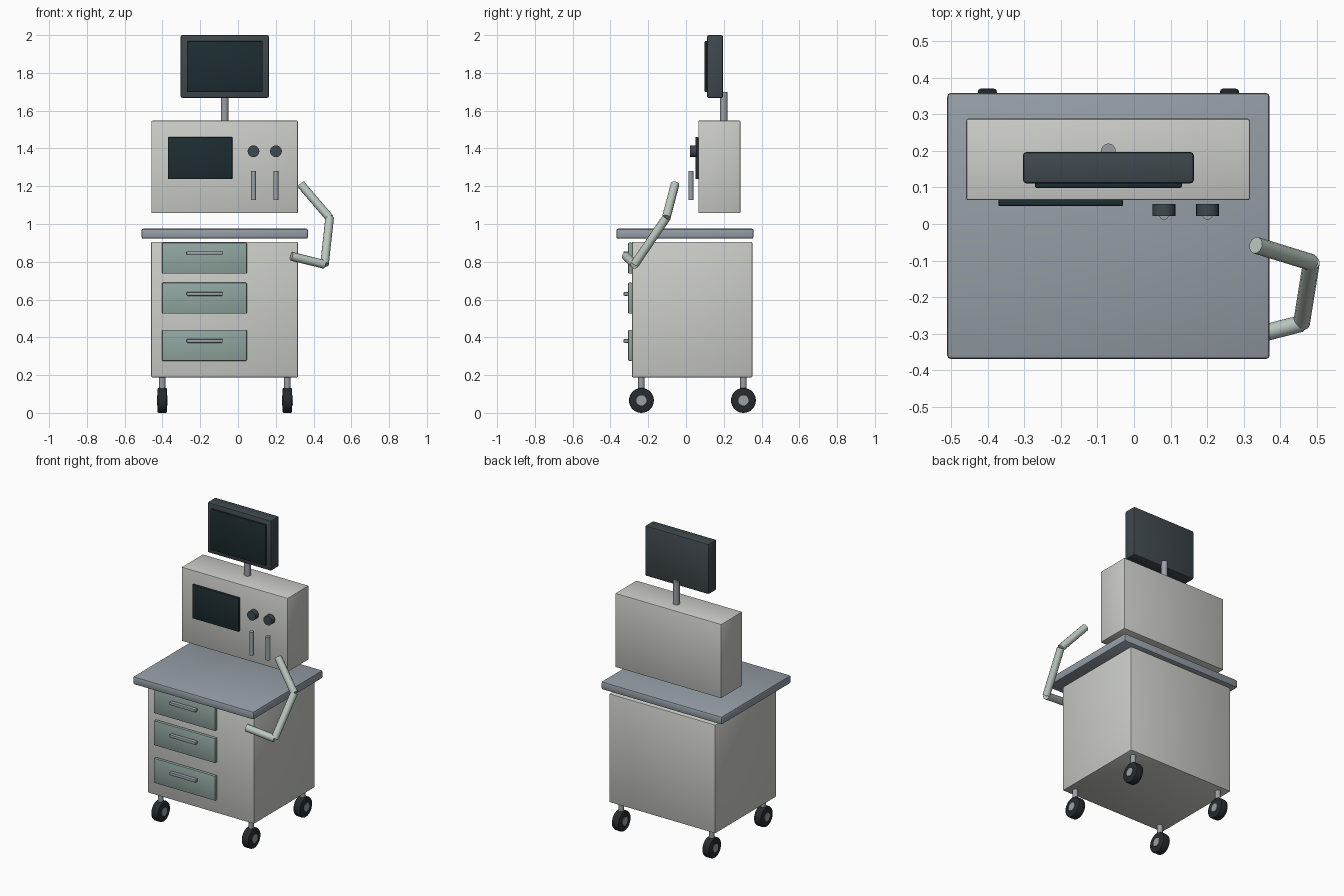
import bpy
import bmesh
import math
from mathutils import Vector, Matrix

if "Cube" in bpy.data.objects:
    bpy.data.objects.remove(bpy.data.objects["Cube"])


def material(name, r, g, b):
    m = bpy.data.materials.new(name)
    m.diffuse_color = (r, g, b, 1)
    m.use_nodes = True
    m.node_tree.nodes["Principled BSDF"].inputs["Base Color"].default_value = m.diffuse_color
    return m


CREAM = material("cream_panel", 0.60, 0.61, 0.58)
SLATE = material("slate_top", 0.30, 0.34, 0.38)
GREEN = material("green_drawer", 0.28, 0.38, 0.35)
DARK = material("dark_plastic", 0.05, 0.065, 0.075)
GLASS = material("dark_glass", 0.012, 0.025, 0.03)
RUBBER = material("rubber", 0.02, 0.023, 0.026)
METAL = material("metal", 0.32, 0.35, 0.38)
HOSE = material("pale_tube", 0.50, 0.58, 0.53)


def finish(bm, name, mat, angle=40):
    mesh = bpy.data.meshes.new(name)
    bm.to_mesh(mesh)
    bm.free()
    for p in mesh.polygons:
        p.use_smooth = True
    mesh.set_sharp_from_angle(angle=math.radians(angle))
    mesh.materials.append(mat)
    obj = bpy.data.objects.new(name, mesh)
    bpy.context.collection.objects.link(obj)
    return obj


def box(name, x, y, z, mat, bevel=0.006):
    """Bevelled box from (min, max) ranges."""
    size = [b - a for a, b in (x, y, z)]
    mid = [(a + b) / 2 for a, b in (x, y, z)]
    bm = bmesh.new()
    bmesh.ops.create_cube(bm, size=1, matrix=Matrix.Translation(mid) @ Matrix.Diagonal((*size, 1)))
    bmesh.ops.bevel(bm, geom=bm.edges[:], offset=bevel, segments=2, profile=0.5, affect='EDGES')
    return finish(bm, name, mat)


def rod(name, a, b, r, mat, sides=20, bevel=0):
    """Cylinder between two points, optionally with bevelled rims."""
    a, b = Vector(a), Vector(b)
    d = b - a
    rot = d.to_track_quat('Z', 'Y').to_matrix().to_4x4()
    bm = bmesh.new()
    bmesh.ops.create_cone(bm, cap_ends=True, segments=sides, radius1=r, radius2=r, depth=d.length)
    if bevel:
        rims = [e for e in bm.edges if any(len(f.verts) > 4 for f in e.link_faces)]
        bmesh.ops.bevel(bm, geom=rims, offset=bevel, segments=2, profile=0.5, affect='EDGES')
    bm.transform(Matrix.Translation((a + b) / 2) @ rot)
    return finish(bm, name, mat)


# Cabinet and work surface
box("cabinet", (-0.46, 0.317), (-0.286, 0.351), (0.188, 0.906), CREAM)
box("work_surface", (-0.511, 0.371), (-0.369, 0.358), (0.922, 0.975), SLATE, 0.01)

# Drawers with bar handles
for i, (z, hz) in enumerate([(0.819, 0.845), (0.607, 0.630), (0.358, 0.381)], 1):
    box(f"drawer_{i}", (-0.402, 0.047), (-0.306, -0.284), (z - 0.082, z + 0.082), GREEN, 0.005)
    box(f"drawer_handle_{i}", (-0.272, -0.081), (-0.331, -0.304), (hz - 0.01, hz + 0.01), METAL, 0.005)

# Casters
for fb, y in (("front", -0.236), ("rear", 0.304)):
    for lr, x in (("left", -0.401), ("right", 0.261)):
        tag = f"{fb}_{lr}"
        rod(f"caster_stem_{tag}", (x, y, 0.10), (x, y, 0.195), 0.017, METAL)
        rod(f"caster_wheel_{tag}", (x - 0.026, y, 0.066), (x + 0.026, y, 0.066), 0.066, RUBBER, 28, 0.008)
        rod(f"caster_hub_{tag}", (x - 0.029, y, 0.066), (x + 0.029, y, 0.066), 0.027, METAL)

# Upper console with its display
box("console", (-0.459, 0.317), (0.065, 0.288), (1.057, 1.547), CREAM)
box("console_screen", (-0.371, -0.03), (0.049, 0.067), (1.237, 1.46), GLASS, 0.004)

# Control knobs and flow tubes
for side, x in (("left", 0.082), ("right", 0.201)):
    rod(f"knob_{side}", (x, 0.022, 1.385), (x, 0.055, 1.385), 0.031, DARK, 24)
    rod(f"flow_tube_{side}", (x, 0.026, 1.126), (x, 0.026, 1.28), 0.014, METAL, 16)

# Monitor on its post
rod("monitor_post", (-0.07, 0.2, 1.53), (-0.07, 0.2, 1.698), 0.02, METAL)
box("monitor", (-0.304, 0.164), (0.111, 0.197), (1.667, 2.0), DARK, 0.01)
box("monitor_screen", (-0.271, 0.131), (0.099, 0.115), (1.698, 1.968), GLASS, 0.004)

# Bent breathing tube arm
path = [(0.283, -0.317, 0.829), (0.458, -0.272, 0.786), (0.485, -0.105, 1.032), (0.333, -0.058, 1.21)]
for i in range(3):
    rod(f"tube_arm_{i + 1}", path[i], path[i + 1], 0.023, HOSE, 12)
